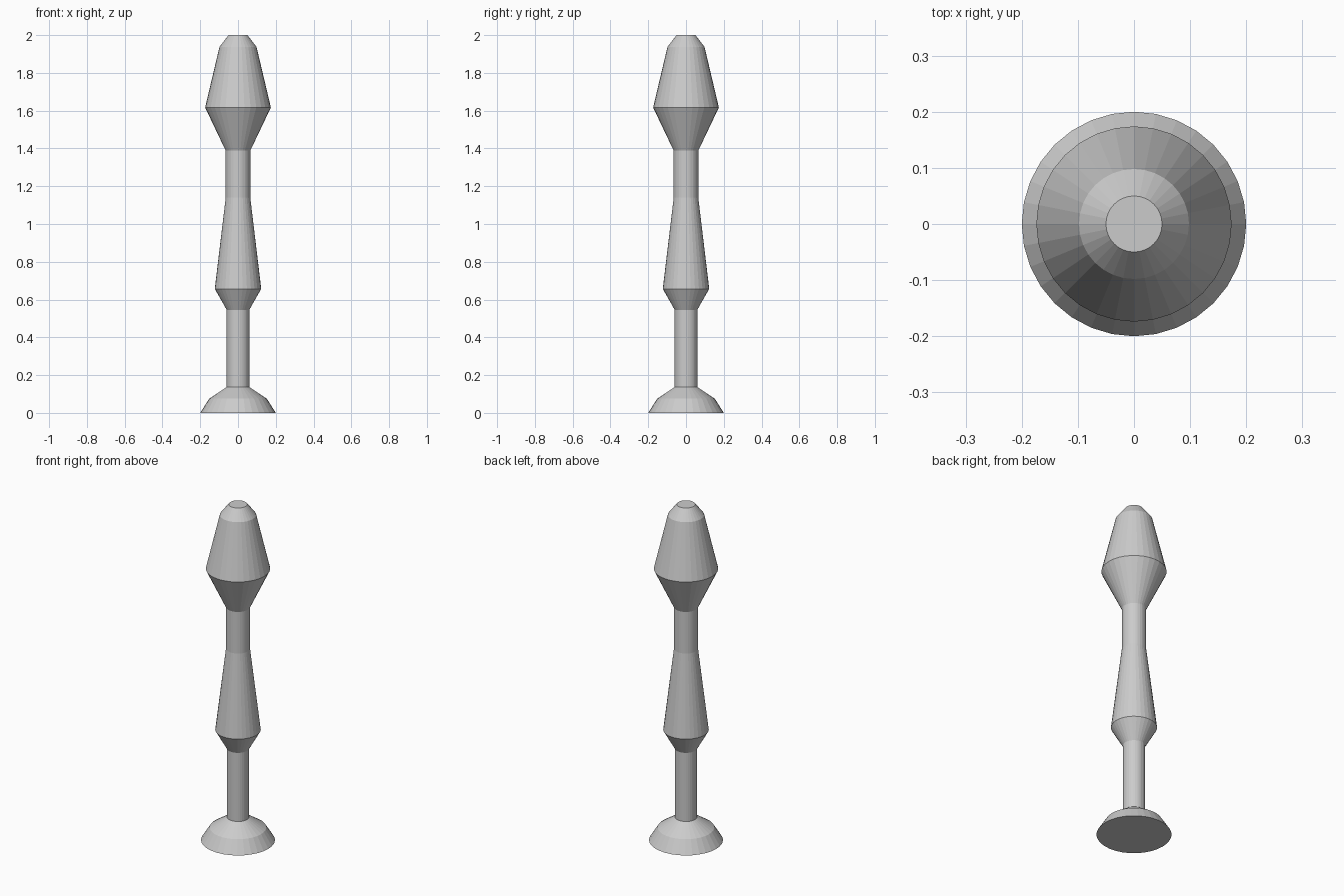
import bpy
import bmesh
import math

cube = bpy.data.objects.get("Cube")
if cube:
    bpy.data.objects.remove(cube, do_unlink=True)

SIDES = 32

grey = bpy.data.materials.new("plain grey")
grey.use_nodes = True
colour = (0.6, 0.6, 0.6, 1)
grey.diffuse_color = colour
grey.node_tree.nodes["Principled BSDF"].inputs["Base Color"].default_value = colour


def lathe(name, profile, cap_bottom=False, cap_top=False):
    """Turn a (radius, height) profile around z with flat faces."""
    bm = bmesh.new()
    rings = []
    for radius, z in profile:
        angles = [math.tau * i / SIDES for i in range(SIDES)]
        rings.append([bm.verts.new((radius * math.cos(a), radius * math.sin(a), z))
                      for a in angles])
    for low, high in zip(rings, rings[1:]):
        for i in range(SIDES):
            j = (i + 1) % SIDES
            bm.faces.new((low[i], low[j], high[j], high[i]))
    if cap_bottom:
        bm.faces.new(rings[0][::-1])
    if cap_top:
        bm.faces.new(rings[-1])
    mesh = bpy.data.meshes.new(name)
    bm.to_mesh(mesh)
    bm.free()
    mesh.materials.append(grey)
    obj = bpy.data.objects.new(name, mesh)
    bpy.context.collection.objects.link(obj)
    return obj


# Flared foot with a flat underside
lathe("foot", [(0.2, 0), (0.153, 0.075), (0.06, 0.137)], cap_bottom=True)
# Straight lower stem
lathe("lower_stem", [(0.06, 0.137), (0.06, 0.546)])
# Tapered grip that swells near its lower end
lathe("tapered_grip", [(0.06, 0.546), (0.123, 0.657), (0.065, 1.14)])
# Straight neck
lathe("neck", [(0.065, 1.14), (0.065, 1.388)])
# Bulb head with a chamfered flat tip
lathe("head", [(0.065, 1.388), (0.174, 1.617), (0.098, 1.938), (0.05, 2)], cap_top=True)
